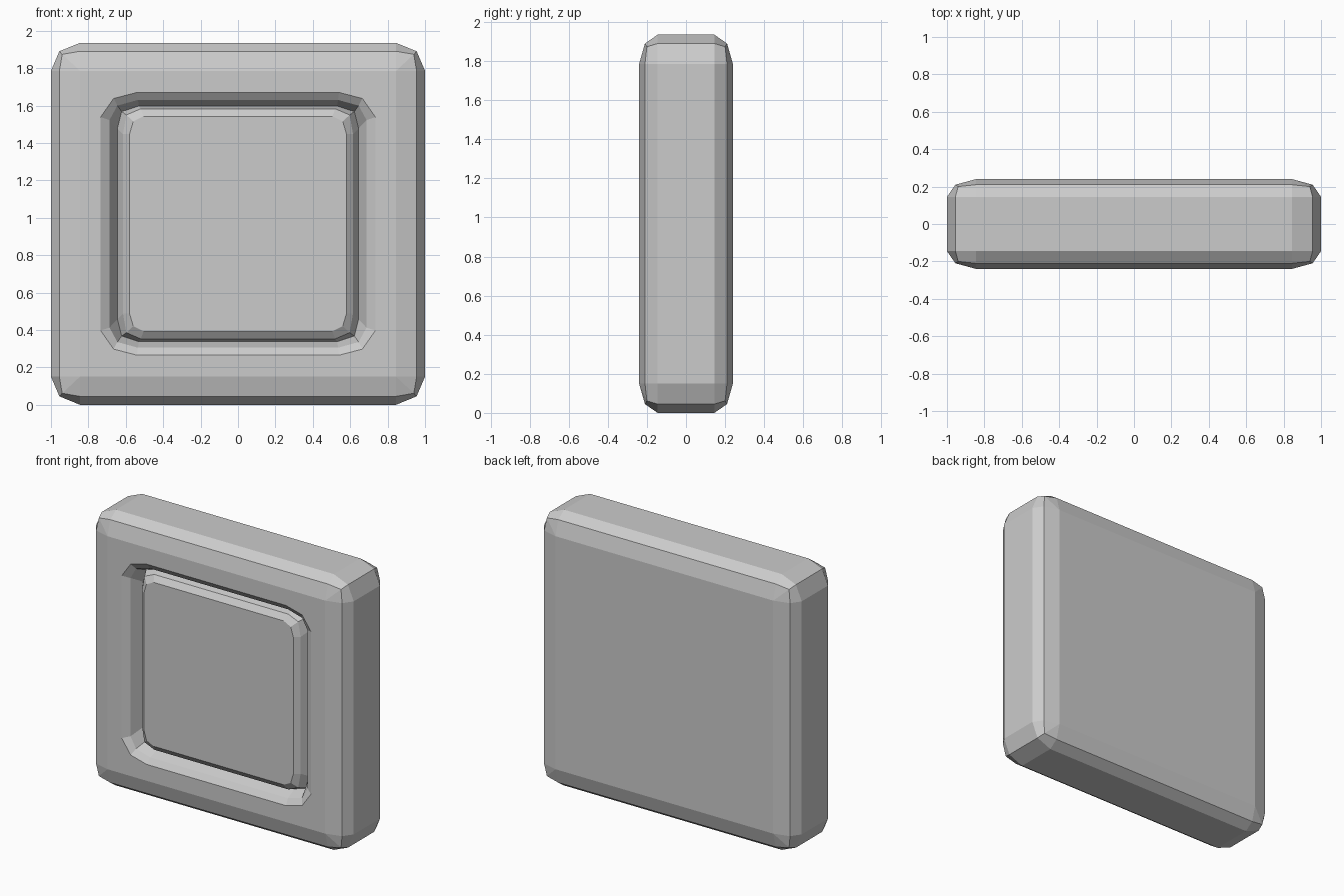
import bpy, bmesh

if "Cube" in bpy.data.objects:
    bpy.data.objects.remove(bpy.data.objects["Cube"])

MID_Z = 0.9675


def ring(bm, y, hx, hz, ax, az, cx, cz, cy=None):
    """Rounded rectangle of 12 points: straight ends ax/az, corner point cx/cz."""
    cy = y if cy is None else cy
    pts = []
    for sx, sz in ((1, 1), (-1, 1), (-1, -1), (1, -1)):
        corner = [(hx, y, az), (cx, cy, cz), (ax, y, hz)]
        if sx * sz < 0:
            corner.reverse()
        pts += [bm.verts.new((sx * x, yy, MID_Z + sz * z)) for x, yy, z in corner]
    return pts


def loft(name, rings):
    """Skin the rings one after another and cap both ends."""
    bm = bmesh.new()
    loops = [ring(bm, *r) for r in rings]
    for a, b in zip(loops, loops[1:]):
        for i in range(12):
            j = (i + 1) % 12
            bm.faces.new((a[i], a[j], b[j], b[i]))
    bm.faces.new(loops[0])
    bm.faces.new(loops[-1])
    bmesh.ops.remove_doubles(bm, verts=bm.verts, dist=0.0005)
    bmesh.ops.recalc_face_normals(bm, faces=bm.faces)
    mesh = bpy.data.meshes.new(name)
    bm.to_mesh(mesh)
    bm.free()
    obj = bpy.data.objects.new(name, mesh)
    bpy.context.collection.objects.link(obj)
    return obj


A, B = 0.845, 0.8175  # straight ends of the outer shell


def shell(s):
    # flat face rim, sharp edge and side edge, on the back (s=1) or front (s=-1)
    return [
        (s * 0.24, A, B, A, B, A, B),
        (s * 0.21, 0.955, 0.9225, A, B, 0.94, 0.906, s * 0.2),
        (s * 0.145, 1.0, 0.9675, A, B, 0.955, 0.9225),
    ]


# groove around the raised front panel, from the frame inward
groove = [
    (-0.24, 0.735, 0.7025, 0.54, 0.57, 0.665, 0.67),
    (-0.21, 0.687, 0.6625, 0.535, 0.555, 0.645, 0.632),
    (-0.13, 0.645, 0.63, 0.53, 0.51, 0.622, 0.60),
    (-0.185, 0.615, 0.615, 0.52, 0.48, 0.597, 0.582),
    (-0.215, 0.58, 0.575, 0.505, 0.48, 0.56, 0.547),
]

loft("panelled_slab", shell(1) + shell(-1)[::-1] + groove)
